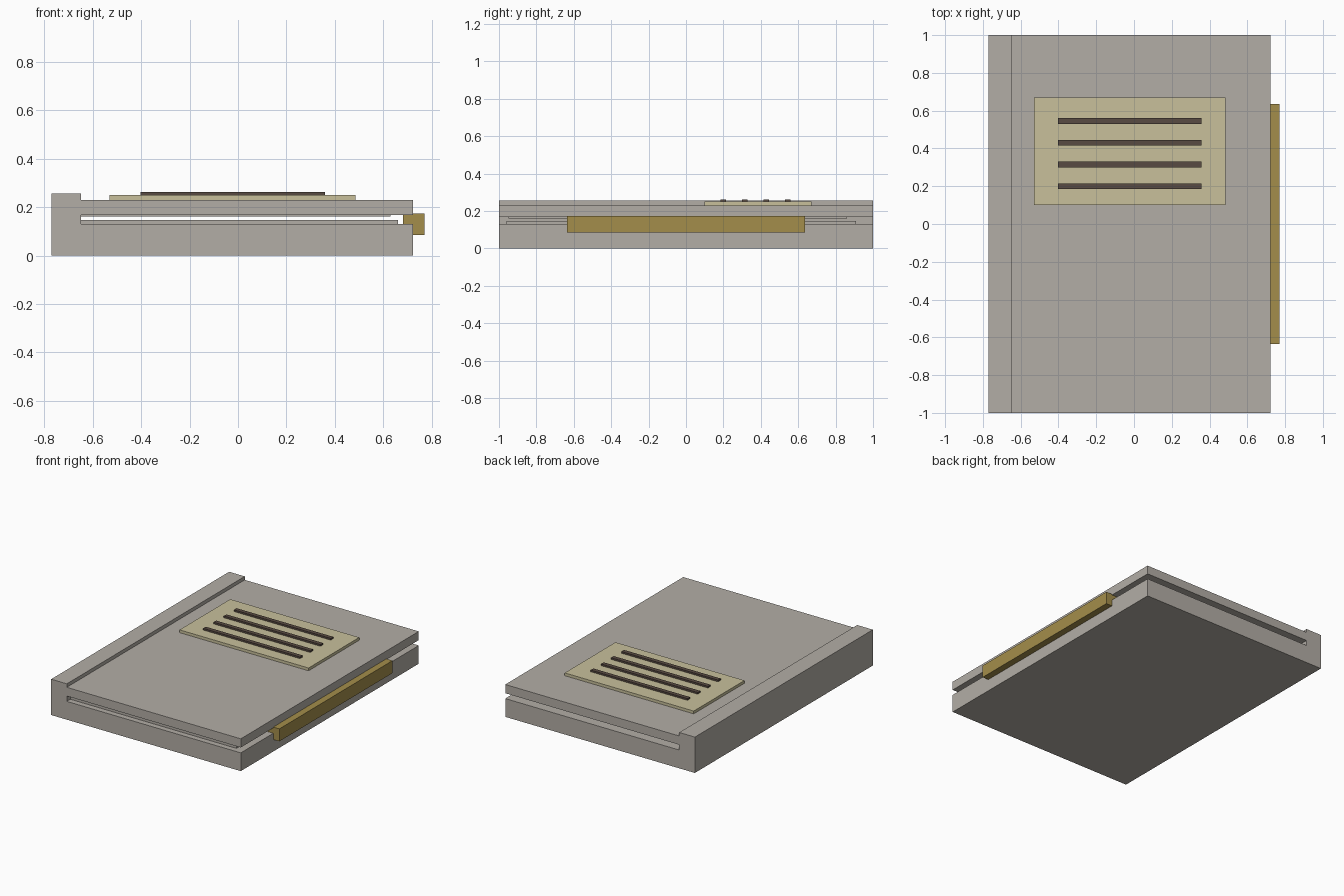
import bpy
import bmesh

if "Cube" in bpy.data.objects:
    bpy.data.objects.remove(bpy.data.objects["Cube"], do_unlink=True)


def make_material(name, color):
    mat = bpy.data.materials.new(name)
    mat.use_nodes = True
    mat.diffuse_color = (*color, 1)
    mat.node_tree.nodes["Principled BSDF"].inputs["Base Color"].default_value = (*color, 1)
    return mat


grey = make_material("warm grey", (0.45, 0.42, 0.38))
cream = make_material("pale gold", (0.58, 0.53, 0.33))
brass = make_material("brass", (0.37, 0.27, 0.07))
brown = make_material("dark brown", (0.098, 0.069, 0.054))


def extrude_profile(name, outline, y0, y1, mat):
    """Extrude an x-z outline along y."""
    bm = bmesh.new()
    face = bm.faces.new([bm.verts.new((x, y0, z)) for x, z in outline])
    result = bmesh.ops.extrude_face_region(bm, geom=[face])
    moved = [v for v in result["geom"] if isinstance(v, bmesh.types.BMVert)]
    bmesh.ops.translate(bm, verts=moved, vec=(0, y1 - y0, 0))
    bmesh.ops.recalc_face_normals(bm, faces=bm.faces)
    mesh = bpy.data.meshes.new(name)
    bm.to_mesh(mesh)
    bm.free()
    mesh.materials.append(mat)
    obj = bpy.data.objects.new(name, mesh)
    bpy.context.collection.objects.link(obj)
    return obj


def box(name, xs, ys, zs, mat):
    (x0, x1), (z0, z1) = xs, zs
    return extrude_profile(name, [(x0, z0), (x1, z0), (x1, z1), (x0, z1)], *ys, mat)


# Cover: thick base, raised spine and upper board in one C-shaped section
back, spine, edge = -0.77, -0.647, 0.722
extrude_profile("cover", [
    (back, 0), (edge, 0), (edge, 0.13), (spine, 0.13), (spine, 0.168),
    (edge, 0.168), (edge, 0.23), (spine, 0.23), (spine, 0.255), (back, 0.255),
], -1, 1, grey)

# Thin leaves inside the slot
box("lower_leaf", (spine, 0.66), (-0.96, 0.91), (0.13, 0.147), grey)
box("upper_leaf", (spine, 0.63), (-0.95, 0.86), (0.16, 0.168), grey)

# Clasp along the opening edge
box("clasp", (0.68, 0.77), (-0.635, 0.635), (0.085, 0.174), brass)

# Label plate with raised bars
box("label_plate", (-0.53, 0.485), (0.10, 0.67), (0.23, 0.25), cream)
for i in range(4):
    y = 0.2 + i * 0.115
    box(f"label_bar_{i + 1}", (-0.403, 0.358), (y - 0.015, y + 0.015), (0.25, 0.262), brown)
